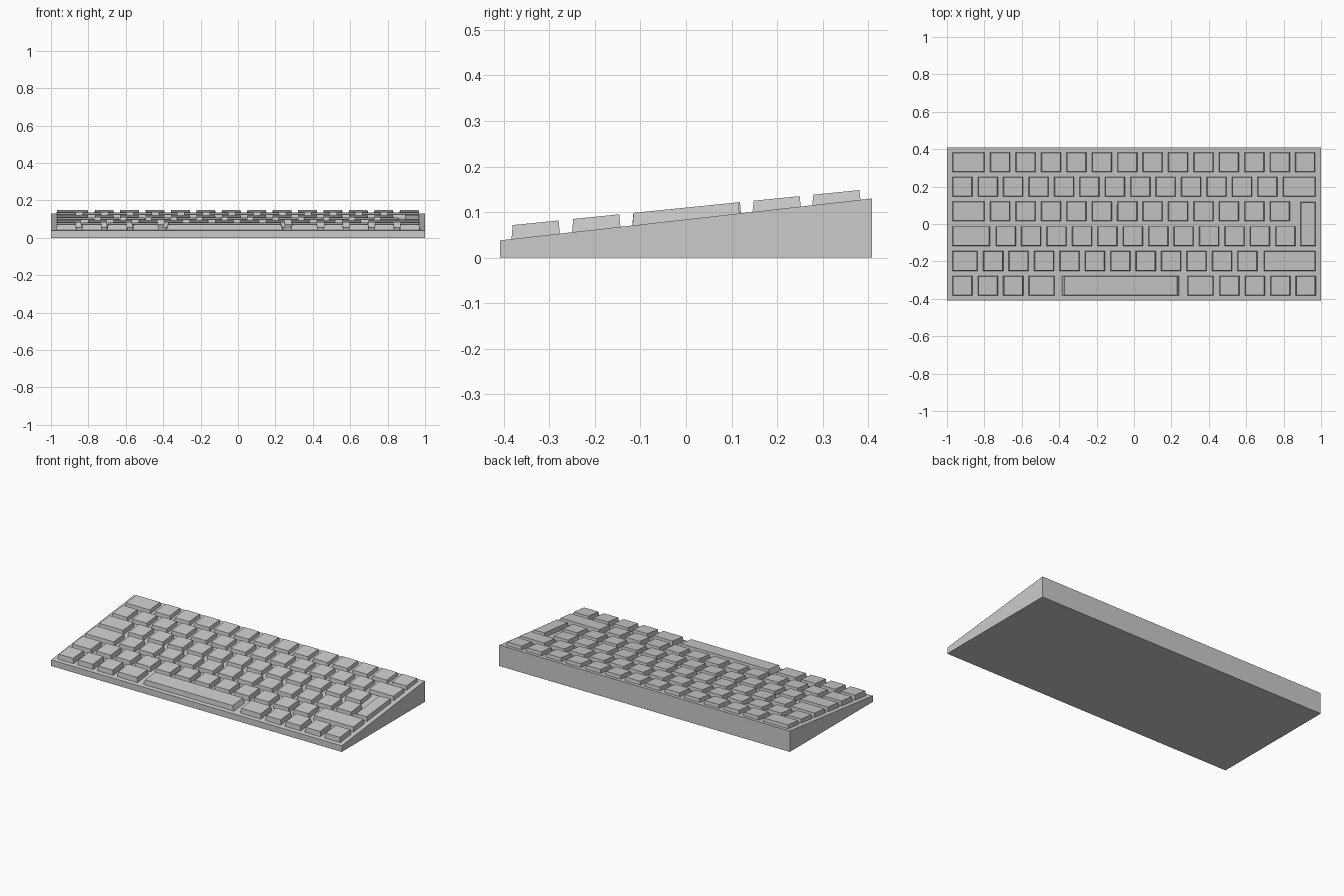
import bpy, bmesh

if "Cube" in bpy.data.objects:
    bpy.data.objects.remove(bpy.data.objects["Cube"])

CASE_Y = 0.408


def case_z(y):
    return 0.084 + 0.1125 * y


def cap_z(y):
    return 0.110 + 0.101 * y


def finish(bm, name):
    bmesh.ops.recalc_face_normals(bm, faces=bm.faces[:])
    mesh = bpy.data.meshes.new(name)
    bm.to_mesh(mesh)
    bm.free()
    obj = bpy.data.objects.new(name, mesh)
    bpy.context.collection.objects.link(obj)
    return obj


def loft_box(name, base, top):
    """Closed box between two four-point loops."""
    bm = bmesh.new()
    lo = [bm.verts.new(p) for p in base]
    hi = [bm.verts.new(p) for p in top]
    bm.faces.new(lo)
    bm.faces.new(hi)
    for i in range(4):
        j = (i + 1) % 4
        bm.faces.new((lo[i], lo[j], hi[j], hi[i]))
    return finish(bm, name)


def rect(x0, x1, y0, y1, zf):
    return [(x, y, zf(y)) for x, y in ((x0, y0), (x1, y0), (x1, y1), (x0, y1))]


def key(name, x0, x1, yc, depth=0.107, taper=0.005):
    # base is sunk slightly into the case, top is a little narrower
    y0, y1 = yc - depth / 2, yc + depth / 2
    loft_box(name,
             rect(x0, x1, y0, y1, lambda y: case_z(y) - 0.006),
             rect(x0 + taper, x1 - taper, y0 + 0.003, y1 - 0.003, cap_z))


# wedge-shaped case
loft_box("case", rect(-1, 1, -CASE_Y, CASE_Y, lambda y: 0.0),
         rect(-1, 1, -CASE_Y, CASE_Y, case_z))

# key rows, back to front
PITCH, W, LEFT, RIGHT = 0.1359, 0.109, -0.972, 0.972
ROW_Y = [0.330, 0.199, 0.068, -0.065, -0.197, -0.330]


def run(row, start, count):
    for i in range(count):
        x = start + i * PITCH
        key(f"key_row{row + 1}_{i + 1}", x, x + W, ROW_Y[row])


run(0, -0.770, 13)
run(1, LEFT, 13)
run(2, -0.770, 12)
run(3, -0.740, 12)
run(4, -0.807, 11)
run(5, LEFT, 3)
run(5, 0.456, 4)

# wide keys
key("escape_key", LEFT, -0.798, ROW_Y[0])
key("backspace_key", 0.795, RIGHT, ROW_Y[1])
key("tab_key", LEFT, -0.798, ROW_Y[2])
key("caps_key", LEFT, -0.770, ROW_Y[3])
key("left_shift_key", LEFT, -0.835, ROW_Y[4])
key("right_shift_key", 0.693, RIGHT, ROW_Y[4])
key("left_command_key", -0.564, -0.423, ROW_Y[5])
key("space_bar", -0.386, 0.243, ROW_Y[5], taper=0.014)
key("right_command_key", 0.284, 0.427, ROW_Y[5])

# tall enter key spanning two rows
key("enter_key", 0.889, RIGHT, 0.0, depth=0.236)
